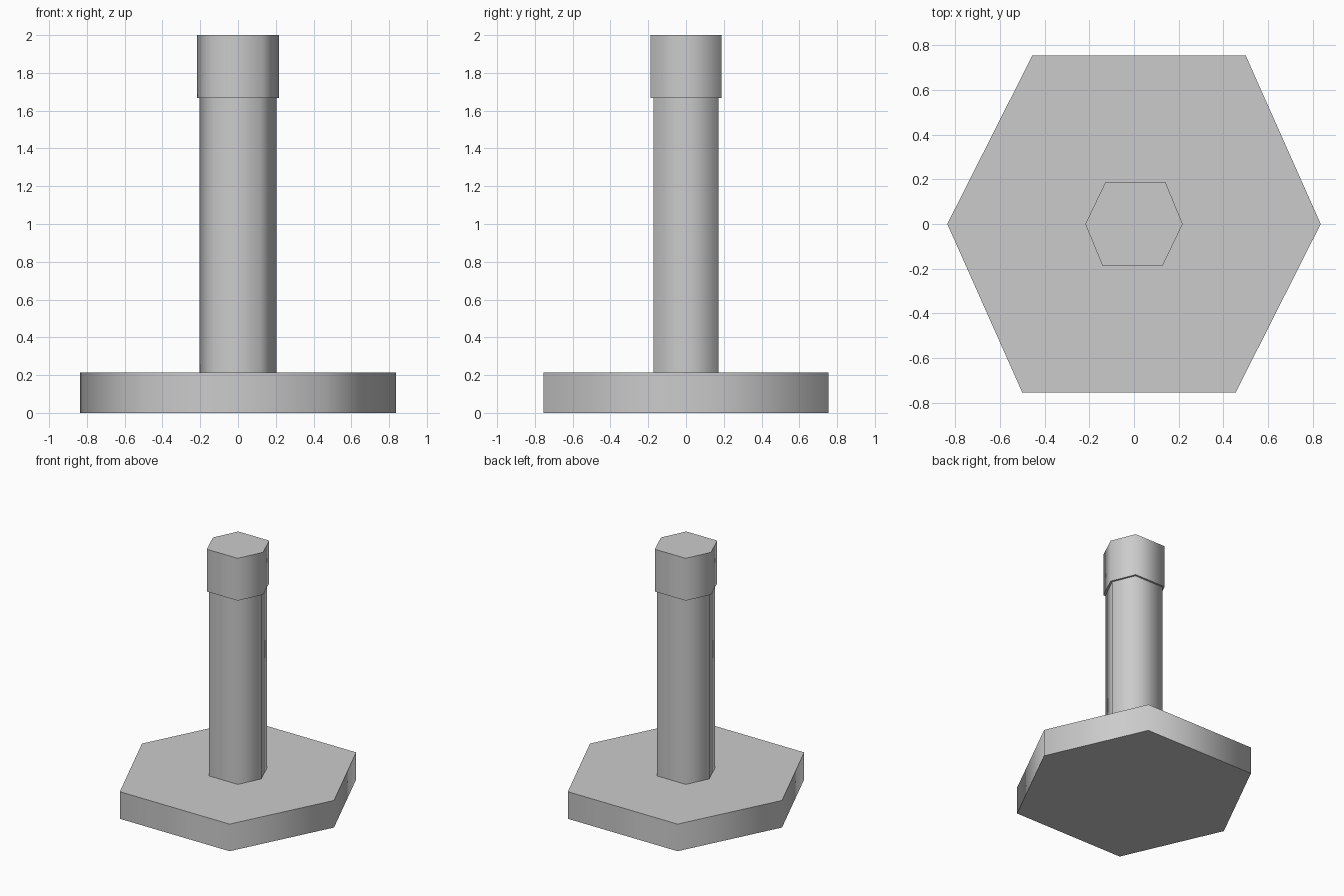
import bpy
import bmesh
from math import radians

cube = bpy.data.objects.get("Cube")
if cube:
    bpy.data.objects.remove(cube, do_unlink=True)

# Single grey material
grey = bpy.data.materials.new("plain grey")
grey.use_nodes = True
colour = (0.6, 0.6, 0.6, 1)
grey.diffuse_color = colour
grey.node_tree.nodes["Principled BSDF"].inputs["Base Color"].default_value = colour


def hex_prism(name, half_profile, bottom, top):
    """Extrude a six-sided outline; its second half is the first turned by 180 degrees."""
    outline = half_profile + [(-x, -y) for x, y in half_profile]
    bm = bmesh.new()
    face = bm.faces.new([bm.verts.new((x, y, bottom)) for x, y in outline])
    result = bmesh.ops.extrude_face_region(bm, geom=[face], use_keep_orig=True)
    raised = [v for v in result["geom"] if isinstance(v, bmesh.types.BMVert)]
    bmesh.ops.translate(bm, verts=raised, vec=(0, 0, top - bottom))
    bmesh.ops.recalc_face_normals(bm, faces=bm.faces)
    mesh = bpy.data.meshes.new(name)
    bm.to_mesh(mesh)
    bm.free()
    mesh.materials.append(grey)
    obj = bpy.data.objects.new(name, mesh)
    bpy.context.collection.objects.link(obj)
    # Rounded shading around the sides, sharp rims at the ends
    bpy.ops.object.select_all(action="DESELECT")
    obj.select_set(True)
    bpy.context.view_layer.objects.active = obj
    bpy.ops.object.shade_smooth_by_angle(angle=radians(75))
    return obj


# Slightly skewed hexagons, shared by the cap and the thinner shaft
cap_outline = [(0.218, 0), (0.141, 0.187), (-0.128, 0.187)]
shaft_outline = [(x * 0.93, y * 0.92) for x, y in cap_outline]

hex_prism("base_plate", [(0.836, 0), (0.5, 0.755), (-0.455, 0.755)], 0, 0.213)
hex_prism("shaft", shaft_outline, 0.2, 1.68)
hex_prism("top_cap", cap_outline, 1.667, 2)
